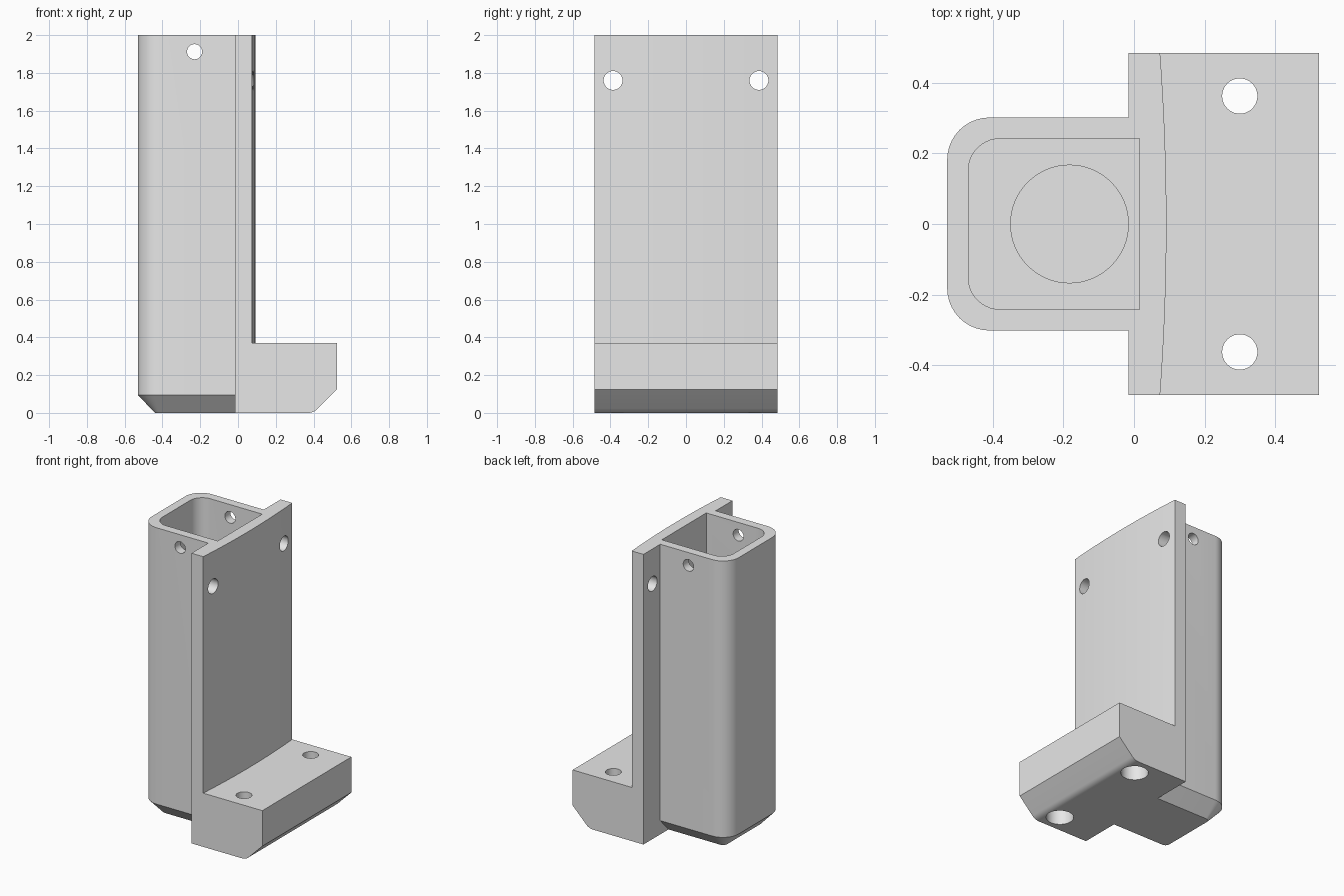
import bpy
import bmesh
from math import cos, sin, pi, radians, sqrt
from mathutils import Vector

default = bpy.data.objects.get("Cube")
if default:
    bpy.data.objects.remove(default, do_unlink=True)

HEIGHT, HALF_Y, BACK_X = 2.0, 0.485, -0.015

grey = bpy.data.materials.new("light grey plastic")
grey.use_nodes = True
grey.diffuse_color = (0.8, 0.8, 0.8, 1)
grey.node_tree.nodes["Principled BSDF"].inputs["Base Color"].default_value = (0.8, 0.8, 0.8, 1)


def loft(name, rings):
    """Closed solid through matching rings of points."""
    bm = bmesh.new()
    loops = [[bm.verts.new(p) for p in ring] for ring in rings]
    n = len(loops[0])
    for low, high in zip(loops, loops[1:]):
        for i in range(n):
            j = (i + 1) % n
            bm.faces.new((low[i], low[j], high[j], high[i]))
    bm.faces.new(loops[0][::-1])
    bm.faces.new(loops[-1])
    bmesh.ops.recalc_face_normals(bm, faces=bm.faces)
    mesh = bpy.data.meshes.new(name)
    bm.to_mesh(mesh)
    bm.free()
    mesh.materials.append(grey)
    obj = bpy.data.objects.new(name, mesh)
    bpy.context.collection.objects.link(obj)
    return obj


def d_outline(x0, x1, half, r, z, steps=10):
    """Rectangle whose two -x corners are rounded."""
    pts = [(x1, -half, z), (x1, half, z)]
    for sign, start in ((1, pi / 2), (-1, pi)):
        for i in range(steps + 1):
            a = start + i * pi / 2 / steps
            pts.append((x0 + r + r * cos(a), sign * (half - r) + r * sin(a), z))
    return pts


def rod(name, start, end, r, steps=40):
    """Cylinder between two points."""
    start, end = Vector(start), Vector(end)
    turn = (end - start).to_track_quat('Z', 'Y')
    circle = [turn @ Vector((r * cos(2 * pi * i / steps), r * sin(2 * pi * i / steps), 0))
              for i in range(steps)]
    return loft(name, [[c + p for p in circle] for c in (start, end)])


def combine(target, tool, operation):
    mod = target.modifiers.new(operation, 'BOOLEAN')
    mod.operation, mod.solver, mod.object = operation, 'EXACT', tool
    bpy.context.view_layer.objects.active = target
    bpy.ops.object.modifier_apply(modifier=mod.name)
    bpy.data.objects.remove(tool, do_unlink=True)


# Back plate with a slightly bulging +x face
bulge, edge_x = 0.018, 0.074
outline = [(BACK_X, HALF_Y), (BACK_X, -HALF_Y)]
for i in range(25):
    t = -1 + i / 12
    outline.append((edge_x + bulge * (1 - t * t), t * HALF_Y))
body = loft("holder_body", [[(x, y, z) for x, y in outline] for z in (0, HEIGHT)])

# Foot block with a chamfered, softened lower edge
tip_x, foot_top, cut, t = 0.525, 0.37, 0.125, 0.03
radius = t * (1 + sqrt(2))
side = [(0.03, 0), (0.03, foot_top), (tip_x, foot_top), (tip_x, cut)]
for i in range(7):
    a = radians(45 * (1 - i / 6))
    side.append((tip_x - cut - t + radius * sin(a), radius * (1 - cos(a))))
foot = loft("foot", [[(x, y, z) for x, z in side] for y in (-HALF_Y, HALF_Y)])
combine(body, foot, 'UNION')

# Socket with a tapered bottom
socket = loft("socket", [d_outline(-0.44, 0, 0.212, 0.03, 0),
                         d_outline(-0.53, 0, 0.302, 0.12, 0.095),
                         d_outline(-0.53, 0, 0.302, 0.12, HEIGHT)])
combine(body, socket, 'UNION')

# Socket pocket and the round recess in its floor
pocket = loft("pocket_cutter", [d_outline(-0.47, 0.015, 0.242, 0.09, z)
                                for z in (0.12, HEIGHT + 0.1)])
combine(body, pocket, 'DIFFERENCE')
combine(body, rod("recess_cutter", (-0.183, 0, 0.06), (-0.183, 0, 0.2), 0.167, 64), 'DIFFERENCE')

# Cross hole through the socket walls
combine(body, rod("cross_hole", (-0.23, -0.4, 1.912), (-0.23, 0.4, 1.912), 0.04), 'DIFFERENCE')

# Plate holes, and foot holes with wider bores underneath
for s in (-1, 1):
    y_plate, y_foot = s * 0.386, s * 0.363
    for cutter in (rod("plate_hole", (-0.1, y_plate, 1.76), (0.2, y_plate, 1.76), 0.05),
                   rod("foot_hole", (0.3, y_foot, -0.1), (0.3, y_foot, 0.5), 0.05),
                   rod("foot_bore", (0.3, y_foot, -0.1), (0.3, y_foot, 0.2), 0.086)):
        combine(body, cutter, 'DIFFERENCE')

# One material, smooth curves and crisp edges
body.data.materials.clear()
body.data.materials.append(grey)
for face in body.data.polygons:
    face.material_index = 0
bpy.ops.object.select_all(action='DESELECT')
body.select_set(True)
bpy.context.view_layer.objects.active = body
bpy.ops.object.shade_smooth_by_angle(angle=radians(30))
